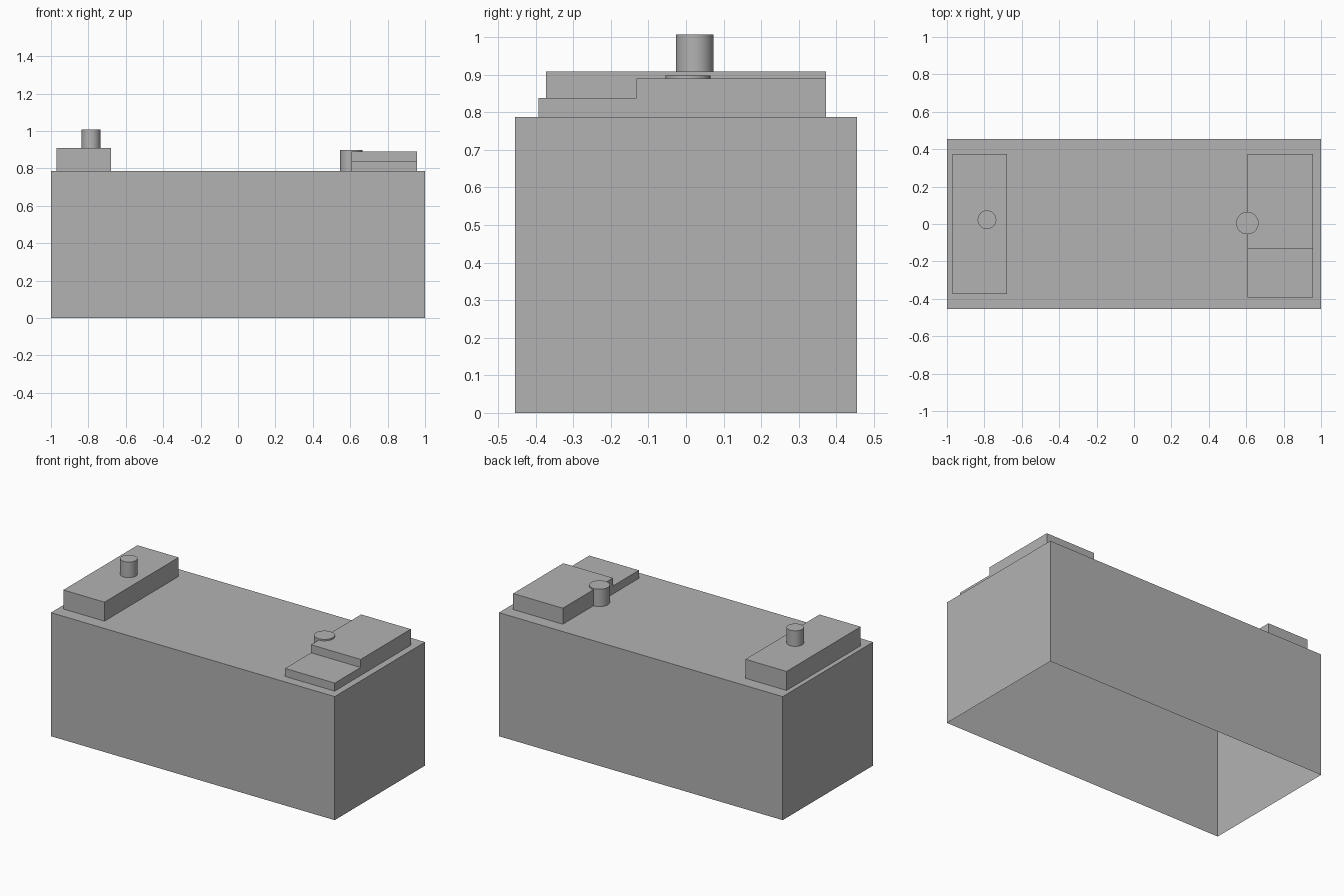
import bpy
import bmesh
import math

if "Cube" in bpy.data.objects:
    bpy.data.objects.remove(bpy.data.objects["Cube"], do_unlink=True)

# Single grey finish
grey = bpy.data.materials.new("plain_grey")
grey.use_nodes = True
colour = (0.448, 0.448, 0.448, 1)
grey.diffuse_color = colour
grey.node_tree.nodes["Principled BSDF"].inputs["Base Color"].default_value = colour

DECK = 0.787


def finish(name, bm):
    bmesh.ops.recalc_face_normals(bm, faces=bm.faces)
    mesh = bpy.data.meshes.new(name)
    bm.to_mesh(mesh)
    bm.free()
    mesh.materials.append(grey)
    obj = bpy.data.objects.new(name, mesh)
    bpy.context.collection.objects.link(obj)
    return obj


def extrude_profile(name, profile, x0, x1, open_bottom=False):
    """Sweep a closed (y, z) profile along x."""
    bm = bmesh.new()
    face = bm.faces.new([bm.verts.new((x0, y, z)) for y, z in profile])
    swept = bmesh.ops.extrude_face_region(bm, geom=[face], use_keep_orig=True)
    verts = [g for g in swept["geom"] if isinstance(g, bmesh.types.BMVert)]
    bmesh.ops.translate(bm, verts=verts, vec=(x1 - x0, 0, 0))
    bmesh.ops.recalc_face_normals(bm, faces=bm.faces)
    if open_bottom:
        bottom = [f for f in bm.faces if f.normal.z < -0.9]
        bmesh.ops.delete(bm, geom=bottom, context="FACES_ONLY")
    return finish(name, bm)


def block(y0, y1, z0, z1):
    return [(y0, z0), (y1, z0), (y1, z1), (y0, z1)]


def post(name, x, y, radius, top):
    bpy.ops.mesh.primitive_cylinder_add(
        vertices=32, radius=radius, depth=top - DECK,
        location=(x, y, (top + DECK) / 2))
    obj = bpy.context.object
    obj.name = name
    obj.data.materials.append(grey)
    bpy.ops.object.shade_smooth_by_angle(angle=math.radians(30))


# Main body: thin shell, open underneath
extrude_profile("body_shell", block(-0.455, 0.455, 0, DECK), -1, 1, open_bottom=True)

# Raised block with its chimney pipe
extrude_profile("raised_block", block(-0.373, 0.373, DECK, 0.908), -0.97, -0.68)
post("chimney_pipe", -0.786, 0.023, 0.05, 1.007)

# Stepped block with the short post on its inner edge
step = [(-0.393, DECK), (0.373, DECK), (0.373, 0.889),
        (-0.132, 0.889), (-0.132, 0.838), (-0.393, 0.838)]
extrude_profile("stepped_block", step, 0.607, 0.957)
post("short_post", 0.606, 0.005, 0.06, 0.898)
